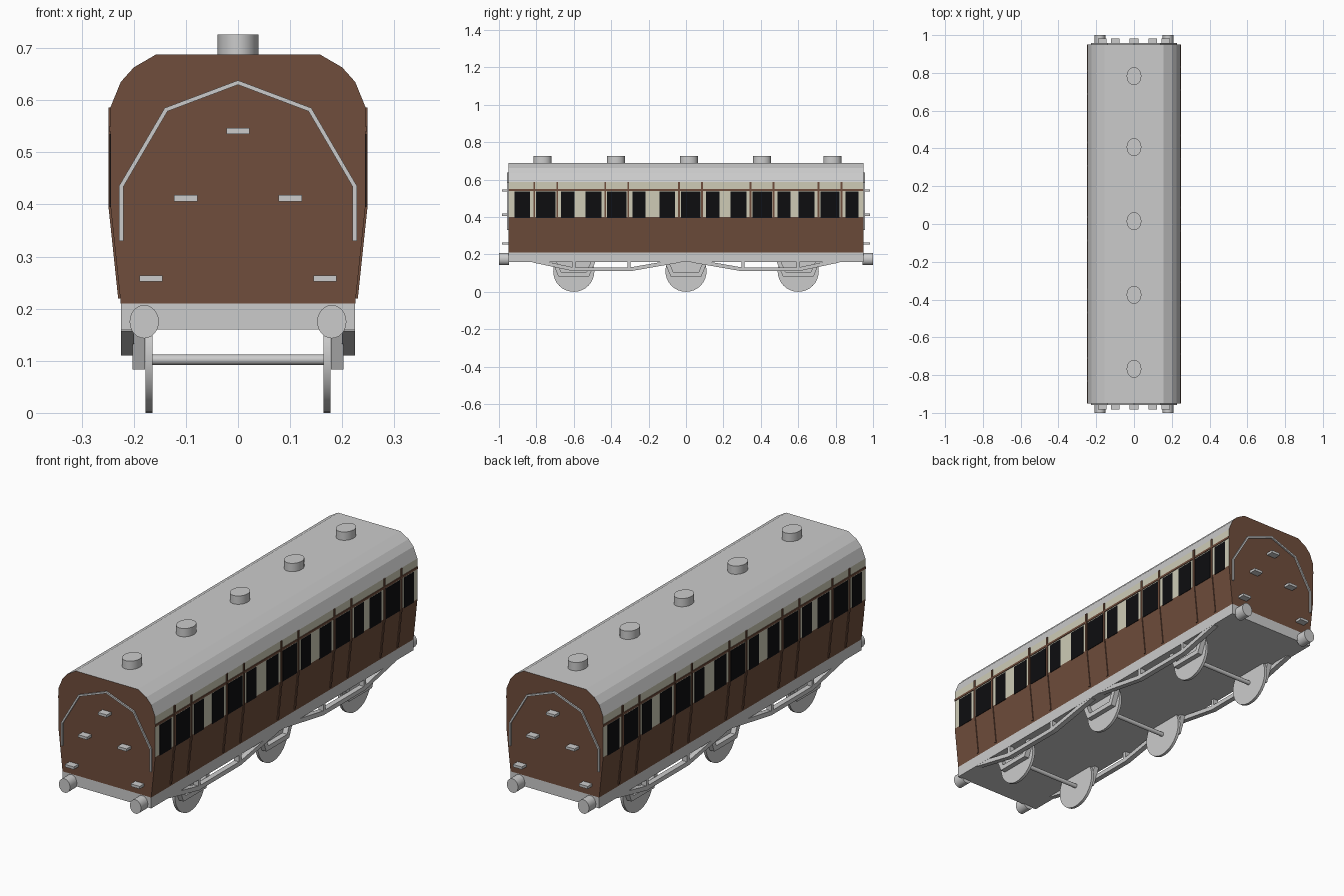
import bpy, bmesh, math
from mathutils import Vector

if "Cube" in bpy.data.objects:
    bpy.data.objects.remove(bpy.data.objects["Cube"])


def material(name, rgb):
    m = bpy.data.materials.new(name)
    m.diffuse_color = (*rgb, 1)
    m.use_nodes = True
    m.node_tree.nodes["Principled BSDF"].inputs["Base Color"].default_value = m.diffuse_color
    return m


BROWN = material("brown_paint", (0.16, 0.075, 0.045))
CREAM = material("cream_paint", (0.62, 0.6, 0.47))
GLASS = material("dark_glass", (0.004, 0.004, 0.005))


def prism(name, pts, axis, a, b, mat=None, sides=None, caps=True):
    """Extrude a 2D profile along x (points are y,z) or y (points are x,z)."""
    place = (lambda p, t: (t, p[0], p[1])) if axis == "x" else (lambda p, t: (p[0], t, p[1]))
    bm = bmesh.new()
    va = [bm.verts.new(place(p, a)) for p in pts]
    vb = [bm.verts.new(place(p, b)) for p in pts]
    n = len(pts)
    for i in (range(n) if sides is None else sides):
        j = (i + 1) % n
        bm.faces.new((va[i], va[j], vb[j], vb[i]))
    if caps:
        bm.faces.new(va)
        bm.faces.new(vb[::-1])
    bmesh.ops.delete(bm, geom=[v for v in bm.verts if not v.link_faces], context="VERTS")
    bmesh.ops.recalc_face_normals(bm, faces=bm.faces)
    if not caps:  # open sheets must face away from the coach centre
        for f in bm.faces:
            if f.normal.dot(f.calc_center_median() - Vector((0, 0, 0.45))) < 0:
                f.normal_flip()
    me = bpy.data.meshes.new(name)
    bm.to_mesh(me)
    bm.free()
    ob = bpy.data.objects.new(name, me)
    bpy.context.collection.objects.link(ob)
    if mat:
        me.materials.append(mat)
    return ob


def box(name, x0, x1, y0, y1, z0, z1, mat=None):
    return prism(name, [(x0, z0), (x1, z0), (x1, z1), (x0, z1)], "y", y0, y1, mat)


def ribbon(name, path, width, axis, a, b, mat=None):
    """Extruded bent strip of constant width with mitred corners."""
    p = [Vector(q) for q in path]
    norms = []
    for q, r in zip(p, p[1:]):
        d = (r - q).normalized()
        norms.append(Vector((-d.y, d.x)))
    left, right = [], []
    for i, q in enumerate(p):
        n0, n1 = norms[max(i - 1, 0)], norms[min(i, len(norms) - 1)]
        off = (n0 + n1) * (width / 2) / (1 + n0.dot(n1))
        left.append(q + off)
        right.append(q - off)
    return prism(name, left + right[::-1], axis, a, b, mat)


def cylinder(name, radius, depth, loc, rot=(0, 0, 0), sides=24):
    bpy.ops.mesh.primitive_cylinder_add(vertices=sides, radius=radius, depth=depth,
                                        location=loc, rotation=rot)
    ob = bpy.context.object
    ob.name = name
    bpy.ops.object.shade_smooth_by_angle(angle=math.radians(40))
    return ob


# Body cross-section, split into brown lower panels, cream band and grey roof
half = [(0.225, 0.21), (0.245, 0.4), (0.245, 0.586), (0.225, 0.635), (0.2, 0.663), (0.157, 0.688)]
section = half + [(-x, z) for x, z in reversed(half)]
L = 0.95
prism("body", section, "y", -L, L, BROWN, sides=[0, 10, 11])
prism("cream_band", section, "y", -L, L, CREAM, sides=[1, 9], caps=False)
prism("roof", section, "y", -L, L, sides=range(2, 9), caps=False)

# Roof ventilators
doors = [-0.75, -0.37, 0.025, 0.407, 0.77]
for i, y in enumerate([-0.767, -0.375, 0.015, 0.407, 0.783]):
    vent = cylinder(f"roof_vent_{i}", 1, 0.05, (0, y, 0.701))
    vent.scale = (0.039, 0.048, 1)

# Side details: the left side is the right side turned half a turn
for s, side in ((1, "right"), (-1, "left")):
    box(f"waist_rail_{side}", s * 0.243, s * 0.248, -L, L, 0.54, 0.55, BROWN)
    for i, c in enumerate(doors):
        for k, (a, b) in enumerate([(-0.168, -0.083), (-0.052, 0.052), (0.083, 0.153)]):
            box(f"window_{side}_{i}_{k}", s * 0.24, s * 0.2465,
                s * (c + a), s * (c + b), 0.395, 0.535, GLASS)
        for k, e in enumerate((-0.0615, 0.0615)):
            ribbon(f"door_edge_{side}_{i}_{k}",
                   [(s * 0.226, 0.22), (s * 0.245, 0.4), (s * 0.245, 0.586)], 0.008, "y",
                   s * (c + e) - 0.005, s * (c + e) + 0.005, BROWN)

# Underframe
box("underframe", -0.225, 0.225, -L, L, 0.16, 0.21)

# Wheels, axles
for i, y in enumerate((-0.6, 0, 0.6)):
    turn = (0, math.pi / 2, 0)
    cylinder(f"axle_{i}", 0.01, 0.33, (0, y, 0.102), turn, 12)
    for s, side in ((1, "right"), (-1, "left")):
        cylinder(f"wheel_{side}_{i}", 0.11, 0.013, (s * 0.171, y, 0.11), turn, 32)
        # Axle guard hanging outside the wheel
        ribbon(f"axle_guard_{side}_{i}",
               [(y - 0.105, 0.165), (y - 0.075, 0.094), (y + 0.075, 0.094), (y + 0.105, 0.165)],
               0.022, "x", s * 0.178, s * 0.202)

# Truss rods with posts under each half of each side
for s, side in ((1, "right"), (-1, "left")):
    for e, end in ((1, "rear"), (-1, "front")):
        ribbon(f"truss_rod_{side}_{end}",
               [(e * 0.82, 0.167), (e * 0.6, 0.12), (e * 0.3, 0.12), (e * 0.03, 0.167)],
               0.02, "x", s * 0.2, s * 0.2245)
        for y in (0.6, 0.305):
            box(f"truss_post_{side}_{end}", s * 0.2, s * 0.2245,
                e * y - 0.008, e * y + 0.008, 0.12, 0.165)

# End fittings: buffers, climbing steps and bent handrail
for e, end in ((1, "rear"), (-1, "front")):
    for x in (-0.18, 0.18):
        buf = cylinder(f"buffer_{end}", 1, 0.055, (x, e * 0.9725, 0.175), (math.pi / 2, 0, 0))
        buf.scale = (0.028, 0.032, 1)
    for x, z in [(0, 0.541), (-0.1, 0.412), (0.1, 0.412), (-0.167, 0.258), (0.167, 0.258)]:
        box(f"step_{end}", x - 0.0225, x + 0.0225, e * 0.945, e * 0.983, z - 0.006, z + 0.006)
    rail = [(0.224, 0.33), (0.224, 0.435), (0.138, 0.582), (0, 0.634)]
    rail += [(-x, z) for x, z in reversed(rail[:-1])]
    ribbon(f"end_handrail_{end}", rail, 0.008, "y", e * 0.945, e * 0.957)
